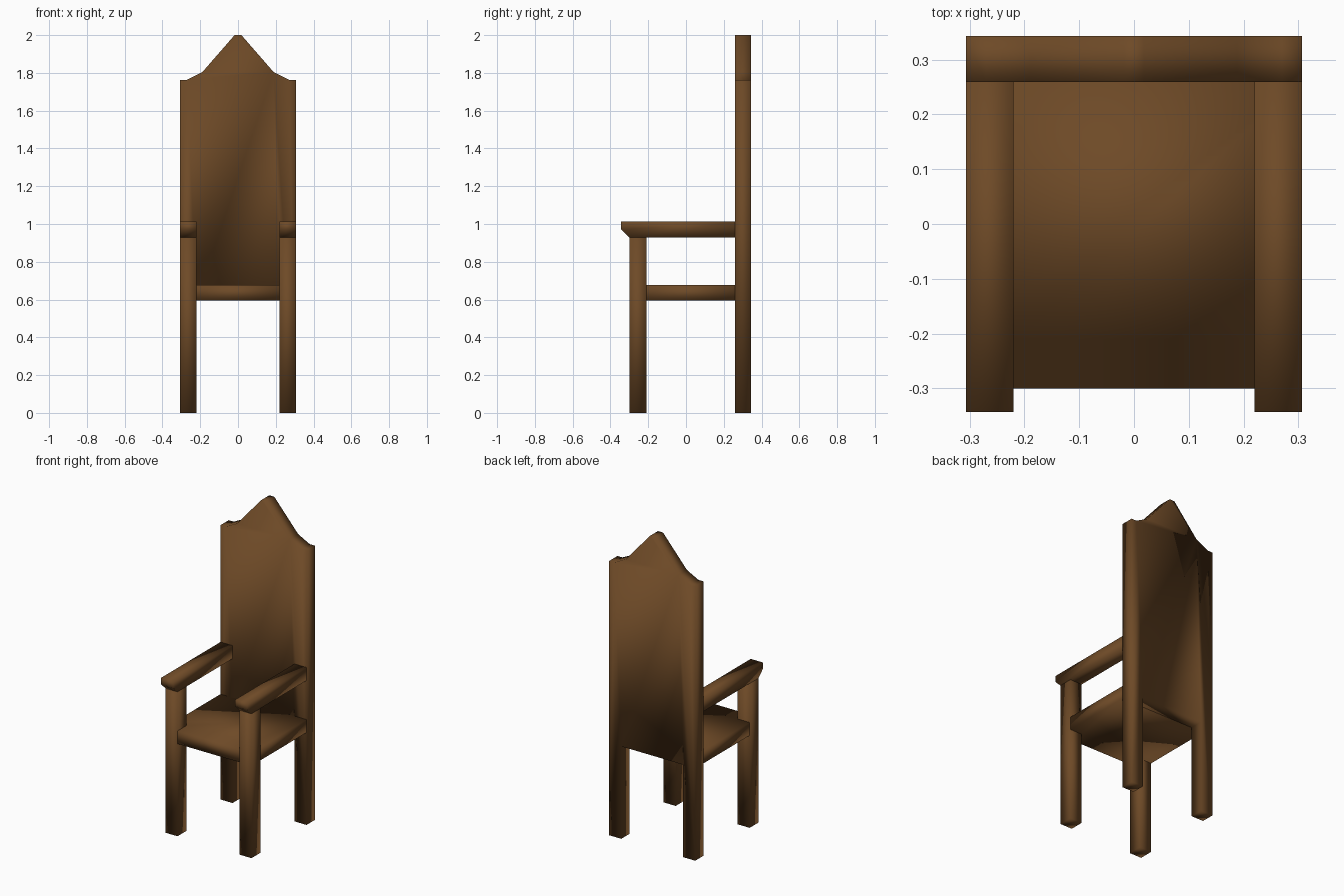
import bpy, bmesh
from mathutils import Vector

if "Cube" in bpy.data.objects:
    bpy.data.objects.remove(bpy.data.objects["Cube"])

wood = bpy.data.materials.new("dark brown wood")
wood.diffuse_color = (0.155, 0.068, 0.020, 1)
wood.use_nodes = True
wood.node_tree.nodes["Principled BSDF"].inputs["Base Color"].default_value = wood.diffuse_color


def extrude(name, outline, axis, lo, hi, mirror=False):
    """Extrude a 2D outline along an axis (0=x, 1=y, 2=z) from lo to hi."""
    bm = bmesh.new()
    verts = []
    for p in outline:
        co = list(p)
        co.insert(axis, lo)
        verts.append(bm.verts.new(co))
    face = bm.faces.new(verts)
    out = bmesh.ops.extrude_face_region(bm, geom=[face])
    shift = Vector((0, 0, 0))
    shift[axis] = hi - lo
    moved = [v for v in out["geom"] if isinstance(v, bmesh.types.BMVert)]
    bmesh.ops.translate(bm, verts=moved, vec=shift)
    bmesh.ops.recalc_face_normals(bm, faces=bm.faces[:])
    for f in bm.faces:
        f.smooth = True
    me = bpy.data.meshes.new(name)
    bm.to_mesh(me)
    bm.free()
    me.materials.append(wood)
    ob = bpy.data.objects.new(name, me)
    bpy.context.collection.objects.link(ob)
    if mirror:
        ob.modifiers.new("mirror", "MIRROR").use_mirror_merge = False
    return ob


W, IN = 0.306, 0.22              # outer half width, inner edge of the legs
FRONT, BACK = -0.30, 0.259       # seat depth
LEG_BACK = -0.21
SEAT_LO, SEAT_HI = 0.594, 0.677
ARM_LO, ARM_HI = 0.928, 1.012

# tall back with both rear legs and a pointed crest
half = [(IN, SEAT_LO), (IN, 0), (W, 0), (W, 1.763), (0.27, 1.763),
        (0.188, 1.805), (0.018, 2.0)]
extrude("back_and_rear_legs", half + [(-x, z) for x, z in reversed(half)],
        1, BACK, 0.343)

# seat, notched around the front legs
half = [(IN, FRONT), (IN, LEG_BACK), (W, LEG_BACK), (W, BACK)]
extrude("seat", half + [(-x, y) for x, y in reversed(half)],
        2, SEAT_LO, SEAT_HI)

# front legs running up to the armrests
extrude("front_leg", [(IN, FRONT), (W, FRONT), (W, LEG_BACK), (IN, LEG_BACK)],
        2, 0, ARM_LO, mirror=True)

# armrests with a chamfered front nose
extrude("armrest", [(BACK, ARM_LO), (BACK, ARM_HI), (-0.343, ARM_HI),
                    (-0.343, 0.97), (FRONT, ARM_LO)],
        0, IN, W, mirror=True)
